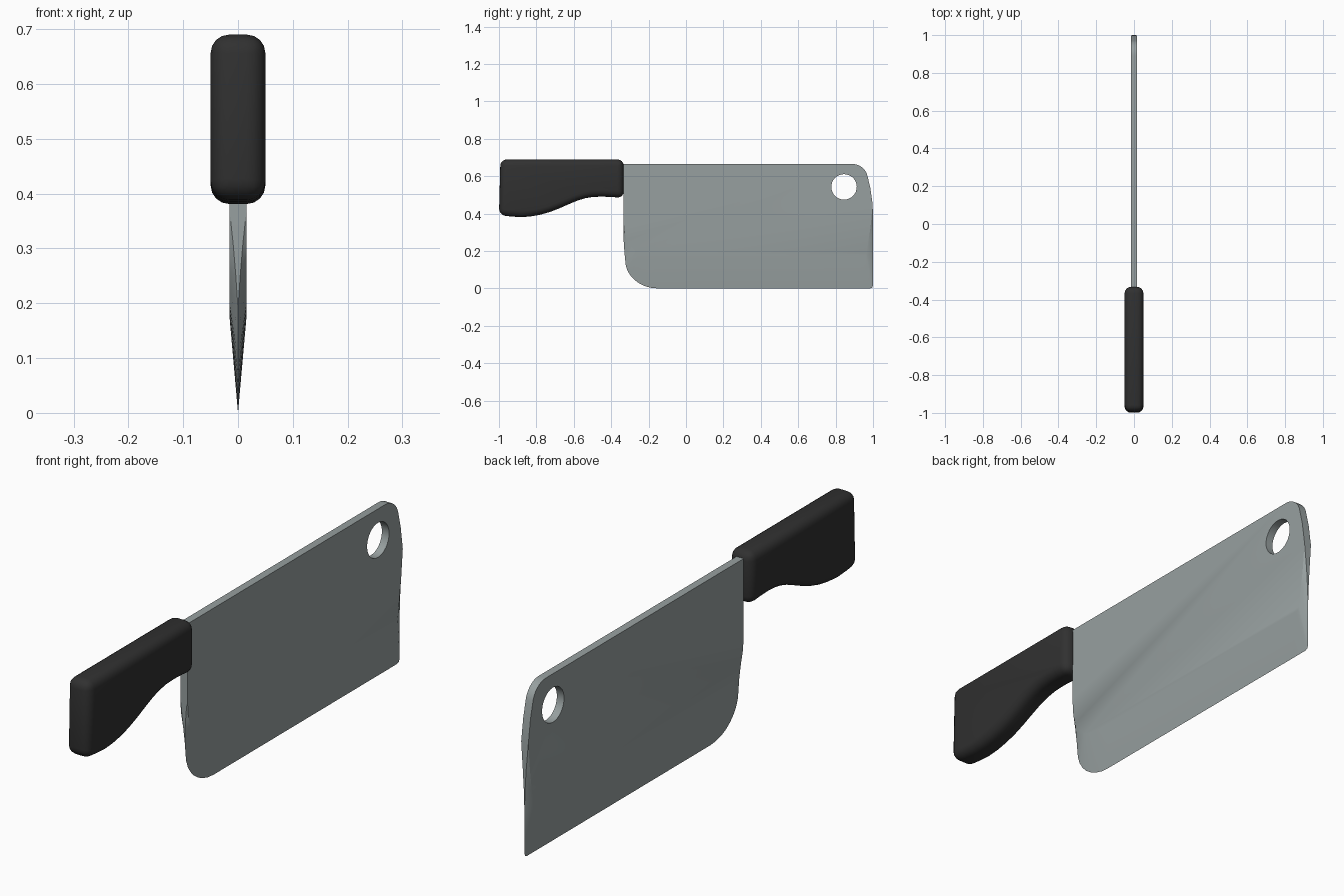
import bpy, bmesh, math

if "Cube" in bpy.data.objects:
    bpy.data.objects.remove(bpy.data.objects["Cube"])


def material(name, rgb):
    m = bpy.data.materials.new(name)
    m.diffuse_color = (*rgb, 1)
    m.use_nodes = True
    m.node_tree.nodes["Principled BSDF"].inputs["Base Color"].default_value = m.diffuse_color
    return m


def finish(bm, name, mat):
    bmesh.ops.remove_doubles(bm, verts=bm.verts, dist=0.0002)
    bmesh.ops.recalc_face_normals(bm, faces=bm.faces)
    me = bpy.data.meshes.new(name)
    bm.to_mesh(me)
    bm.free()
    ob = bpy.data.objects.new(name, me)
    bpy.context.collection.objects.link(ob)
    me.materials.append(mat)
    return ob


def activate(ob):
    bpy.ops.object.select_all(action='DESELECT')
    ob.select_set(True)
    bpy.context.view_layer.objects.active = ob


def apply_all(ob):
    activate(ob)
    for m in list(ob.modifiers):
        bpy.ops.object.modifier_apply(modifier=m.name)
    bpy.ops.object.shade_smooth_by_angle(angle=math.radians(30))


steel = material("steel_grey", (0.31, 0.35, 0.35))
black = material("handle_black", (0.03, 0.03, 0.03))

# Blade outline: (y, z, inner y, inner z, half thickness at the rim);
# the inner line marks where the ground edge reaches full thickness
T = 0.0155
outline = [(-.335, .665, -.335, .665, T), (-.335, .37, -.335, .37, T),
           (-.335, .31, -.331, .31, .009), (-.333, .25, -.318, .26, .004),
           (-.329, .19, -.295, .225, 0)]
for i in range(9):  # rounded heel
    a = math.radians(90 * i / 8)
    outline.append((-.15 - .175 * math.cos(a), .15 - .15 * math.sin(a),
                    -.13 - .15 * math.cos(a), .205 - .03 * math.sin(a), 0))
outline += [(.2, 0, .2, .175, 0), (.6, 0, .6, .175, 0), (.93, 0, .93, .175, 0),
            (.985, 0, .955, .178, 0), (.997, .005, .962, .183, 0),
            (1, .02, .966, .19, 0), (1, .17, .970, .21, 0),
            (1, .25, .977, .26, .002), (1, .34, .988, .34, .007),
            (.998, .45, .998, .45, T), (.985, .54, .985, .54, T)]
for i in range(9):  # rounded top corner
    a = math.radians(10 + 80 * i / 8)
    y, z = .89 + .082 * math.cos(a), .585 + .08 * math.sin(a)
    outline.append((y, z, y, z, T))

bm = bmesh.new()
rings = {}
for s in (1, -1):
    inner = [bm.verts.new((s * T, p[2], p[3])) for p in outline]
    rim = [bm.verts.new((s * p[4], p[0], p[1])) for p in outline]
    bm.faces.new(inner)
    rings[s] = (inner, rim)
n = len(outline)
for i in range(n):
    j = (i + 1) % n
    for s in (1, -1):
        a, b = rings[s]
        bm.faces.new((a[i], a[j], b[j], b[i]))
    a, b = rings[1][1], rings[-1][1]
    bm.faces.new((a[i], a[j], b[j], b[i]))
blade = finish(bm, "blade", steel)

# Hanging hole
bpy.ops.mesh.primitive_cylinder_add(vertices=32, radius=.068, depth=.2,
                                    location=(0, .845, .543),
                                    rotation=(0, math.pi / 2, 0))
cutter = bpy.context.object
cutter.name = "hole_cutter"
cutter.hide_render = True
cutter.data.materials.append(steel)
mod = blade.modifiers.new("hole", 'BOOLEAN')
mod.object = cutter
mod.operation = 'DIFFERENCE'
mod.solver = 'EXACT'
apply_all(blade)
bpy.data.objects.remove(cutter)

# Handle: extruded profile with rounded edges
profile = [(-.333, .69), (-.992, .69), (-1, .393), (-.94, .385), (-.88, .381),
           (-.83, .385), (-.78, .394), (-.73, .408), (-.68, .427), (-.63, .449),
           (-.58, .47), (-.54, .482), (-.50, .489), (-.45, .491), (-.40, .489),
           (-.333, .484)]
bm = bmesh.new()
side = bm.faces.new([bm.verts.new((-.05, y, z)) for y, z in profile])
ext = bmesh.ops.extrude_face_region(bm, geom=[side], use_keep_orig=True)
for v in ext["geom"]:
    if isinstance(v, bmesh.types.BMVert):
        v.co.x = .05
handle = finish(bm, "handle", black)
mod = handle.modifiers.new("round", 'BEVEL')
mod.width = .034
mod.segments = 4
mod.limit_method = 'ANGLE'
mod.angle_limit = math.radians(40)
mod.use_clamp_overlap = False
apply_all(handle)
